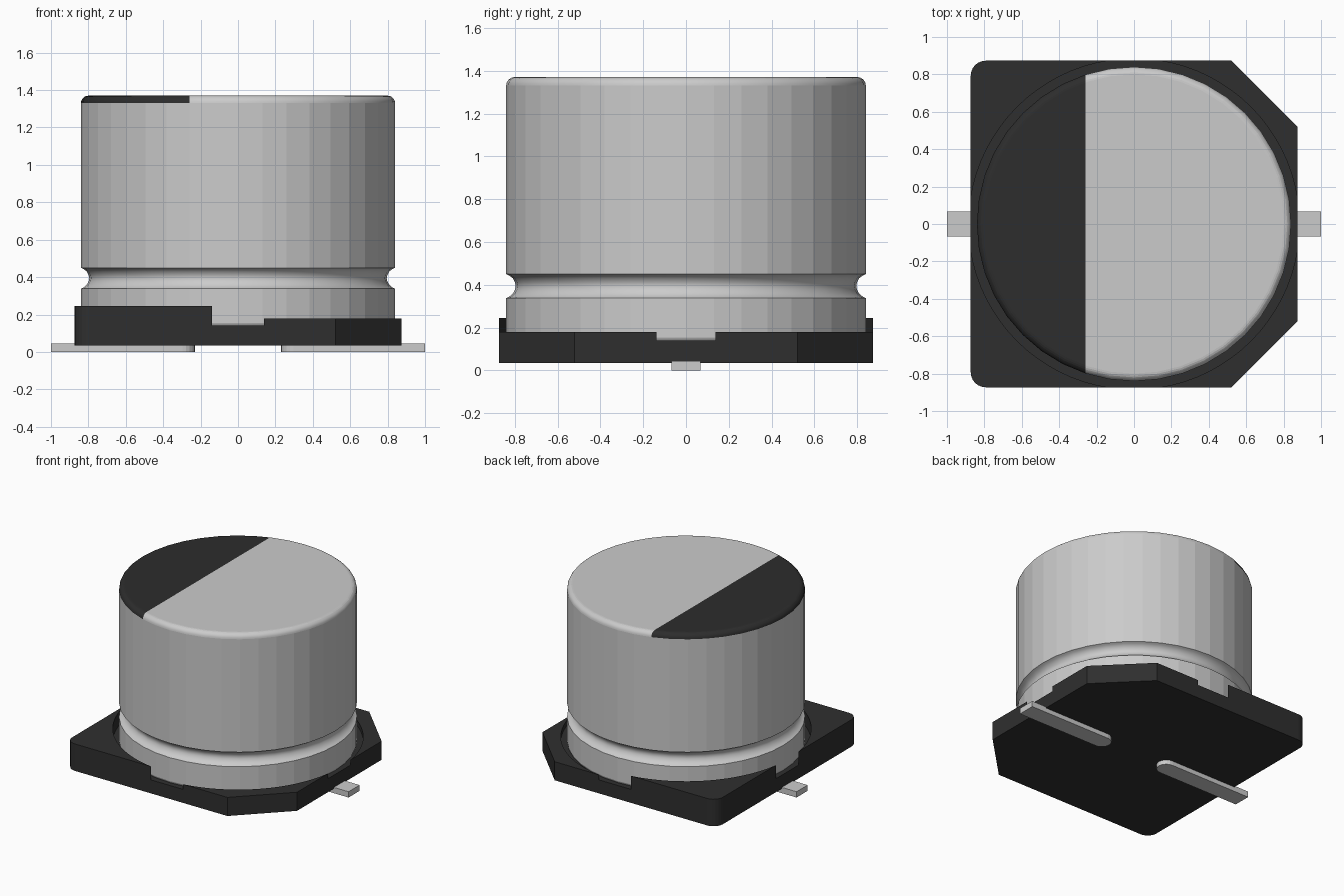
import bpy, bmesh, math
from mathutils import Vector

if "Cube" in bpy.data.objects:
    bpy.data.objects.remove(bpy.data.objects["Cube"])


def material(name, value):
    m = bpy.data.materials.new(name)
    m.use_nodes = True
    colour = (value, value, value, 1)
    m.diffuse_color = colour
    m.node_tree.nodes["Principled BSDF"].inputs["Base Color"].default_value = colour
    return m


aluminium = material("aluminium grey", 0.6)
tin = material("tinned lead grey", 0.6)
plastic = material("black plastic", 0.028)
ink = material("black marking", 0.026)


def make_object(name, bm, *mats):
    bmesh.ops.recalc_face_normals(bm, faces=bm.faces[:])
    mesh = bpy.data.meshes.new(name)
    bm.to_mesh(mesh)
    bm.free()
    for m in mats:
        mesh.materials.append(m)
    ob = bpy.data.objects.new(name, mesh)
    bpy.context.collection.objects.link(ob)
    return ob


def prism(name, outline, z0, z1, mat):
    bm = bmesh.new()
    face = bm.faces.new([bm.verts.new((x, y, z0)) for x, y in outline])
    top = bmesh.ops.extrude_face_region(bm, geom=[face])["geom"]
    verts = [v for v in top if isinstance(v, bmesh.types.BMVert)]
    bmesh.ops.translate(bm, vec=(0, 0, z1 - z0), verts=verts)
    return make_object(name, bm, mat)


def arc(cx, cy, r, start, end, steps):
    angles = [math.radians(start + (end - start) * i / steps) for i in range(steps + 1)]
    return [(cx + r * math.cos(a), cy + r * math.sin(a)) for a in angles]


def lathe(profile, segments):
    bm = bmesh.new()
    rings = []
    for r, z in profile:
        rings.append([bm.verts.new((x, y, z)) for x, y in arc(0, 0, r, 0, 360, segments)[:-1]])
    for low, high in zip(rings, rings[1:]):
        for i in range(segments):
            j = (i + 1) % segments
            bm.faces.new((low[i], low[j], high[j], high[i]))
    bm.faces.new(rings[0])
    bm.faces.new(rings[-1])
    return bm


def cut(target, cutter):
    mod = target.modifiers.new("cut", 'BOOLEAN')
    mod.operation = 'DIFFERENCE'
    mod.solver = 'EXACT'
    mod.object = cutter
    bpy.context.view_layer.objects.active = target
    bpy.ops.object.modifier_apply(modifier=mod.name)
    bpy.data.objects.remove(cutter)


# Base plate: two rounded corners, two chamfered corners
H, CH, R = 0.873, 0.52, 0.08
outline = [(H, -CH), (H, CH), (CH, H)]
outline += arc(R - H, H - R, R, 90, 180, 6)
outline += arc(R - H, R - H, R, 180, 270, 6)
outline += [(CH, -H)]
base = prism("base_plate", outline, 0.035, 0.245, plastic)

# Lower half step, then the round seat that breaks through the four sides
cut(base, prism("step_cutter", [(0, -1), (1, -1), (1, 1), (0, 1)], 0.18, 0.4, plastic))
cut(base, prism("seat_cutter", arc(0, 0, 0.884, 0, 360, 80)[:-1], 0.14, 0.5, plastic))

# Can: rolled groove near the bottom, rounded rim at the top
RAD, TOP, FIL = 0.84, 1.37, 0.04
profile = [(0.825, 0.135), (0.836, 0.141), (RAD, 0.155), (RAD, 0.338)]
profile += [(0.825, 0.345), (0.808, 0.36), (0.798, 0.38), (0.795, 0.395)]
profile += [(0.798, 0.41), (0.808, 0.43), (0.825, 0.443), (RAD, 0.45)]
profile += arc(RAD - FIL, TOP - FIL, FIL, 0, 90, 6)
bm = lathe(profile, 40)

# Polarity marking on one side of the lid and rim
MARK_X, RIM_Z = -0.26, TOP - FIL
lid = [f for f in bm.faces if f.calc_center_median().z > RIM_Z]
edges = {e for f in lid for e in f.edges}
verts = {v for f in lid for v in f.verts}
bmesh.ops.bisect_plane(bm, geom=lid + list(edges) + list(verts), dist=1e-5,
                       plane_co=Vector((MARK_X, 0, 0)), plane_no=Vector((1, 0, 0)))
for f in bm.faces:
    c = f.calc_center_median()
    if c.z > RIM_Z and c.x < MARK_X:
        f.material_index = 1
    zs = [v.co.z for v in f.verts]
    f.smooth = 0.005 < max(zs) - min(zs) < 0.1
make_object("can", bm, aluminium, ink)

# Leads with rounded inner ends
W = 0.068
for side, name in ((1, "left_lead"), (-1, "right_lead")):
    pts = [(1, -W), (1, W)] + arc(0.23 + W, 0, W, 90, 270, 10)
    prism(name, [(side * x, y) for x, y in pts], 0, 0.045, tin)
